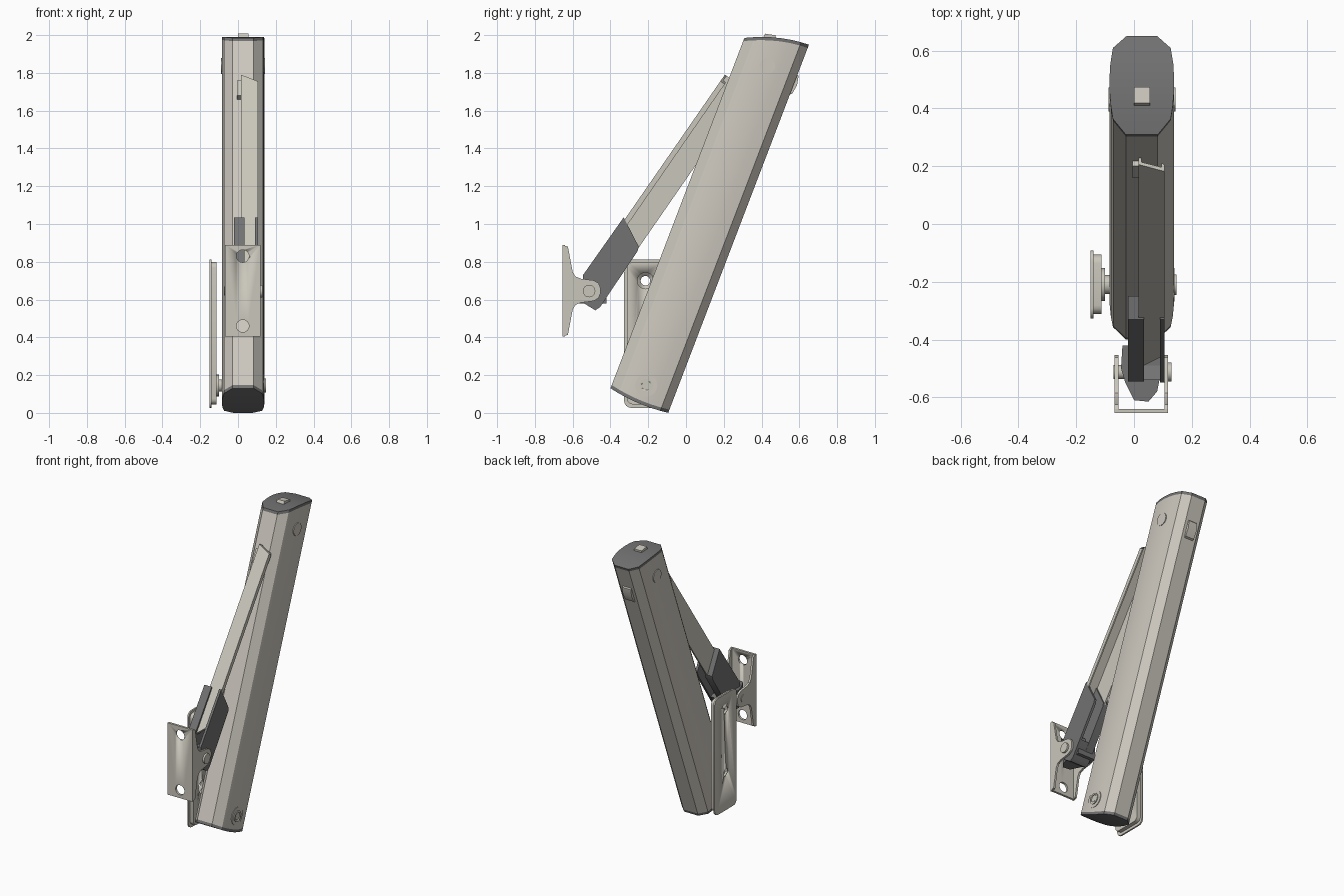
import bpy
import bmesh
import math
from mathutils import Vector

cube = bpy.data.objects.get("Cube")
if cube:
    bpy.data.objects.remove(cube, do_unlink=True)


def material(name, rgb):
    m = bpy.data.materials.new(name)
    m.use_nodes = True
    m.diffuse_color = (*rgb, 1)
    m.node_tree.nodes["Principled BSDF"].inputs["Base Color"].default_value = (*rgb, 1)
    return m


CREAM = material("warm cream", (0.61, 0.58, 0.52))
METAL = material("pale metal", (0.59, 0.57, 0.50))
GREY = material("dark grey", (0.17, 0.17, 0.17))


def finish(name, bm, mat):
    bmesh.ops.recalc_face_normals(bm, faces=bm.faces[:])
    me = bpy.data.meshes.new(name)
    bm.to_mesh(me)
    bm.free()
    me.materials.append(mat)
    ob = bpy.data.objects.new(name, me)
    bpy.context.collection.objects.link(ob)
    bpy.ops.object.select_all(action='DESELECT')
    ob.select_set(True)
    bpy.context.view_layer.objects.active = ob
    bpy.ops.object.shade_smooth_by_angle(angle=math.radians(25))
    return ob


def loft(name, start, end, mat):
    """Closed solid between two matching outlines."""
    bm = bmesh.new()
    a = [bm.verts.new(p) for p in start]
    b = [bm.verts.new(p) for p in end]
    bm.faces.new(a)
    bm.faces.new(b)
    for i in range(len(a)):
        j = (i + 1) % len(a)
        bm.faces.new((a[i], a[j], b[j], b[i]))
    return finish(name, bm, mat)


def side_plate(name, outline, x0, x1, mat):
    """Side profile in (y, z), extruded along x."""
    return loft(name, [(x0, *p) for p in outline], [(x1, *p) for p in outline], mat)


def disc(y, z, r, n=24):
    return [(y + r * math.cos(math.tau * i / n), z + r * math.sin(math.tau * i / n))
            for i in range(n)]


def cut(ob, cutter):
    cutter.hide_render = True
    mod = ob.modifiers.new("hole", 'BOOLEAN')
    mod.operation = 'DIFFERENCE'
    mod.solver = 'EXACT'
    mod.object = cutter
    bpy.context.view_layer.objects.active = ob
    bpy.ops.object.modifier_apply(modifier=mod.name)
    bpy.data.objects.remove(cutter, do_unlink=True)


# --- Leaning housing: s runs along its axis, v across it from front to back ---
CX, V0, DEPTH = 0.027, -0.42, 0.332


def lean(x, s, v):
    return Vector((x, 0.357 * s + 0.934 * v, 0.934 * s - 0.357 * v))


def top_s(t):
    return 1.965 + 0.088 * t + 0.08 * t * (1 - t)


def bottom_s(t):
    return -0.021 - 0.012 * t - 0.06 * t * (1 - t)


SECTION = [(0, 0.055), (0.15, 0.1), (0.27, 0.107), (0.4, 0.111), (0.55, 0.112),
           (0.7, 0.109), (0.87, 0.1), (1, 0.053)]


def housing_slice(name, low, high, mat, grow=0.0):
    bm = bmesh.new()
    rings = []
    for level in (low, high):
        rings.append([[bm.verts.new(lean(CX + side * (w + grow), level(t), V0 + DEPTH * t))
                       for t, w in SECTION] for side in (-1, 1)])
    for left, right in rings:
        for i in range(len(SECTION) - 1):
            bm.faces.new((left[i], left[i + 1], right[i + 1], right[i]))
    loops = [left + right[::-1] for left, right in rings]
    n = len(loops[0])
    for i in range(n):
        j = (i + 1) % n
        bm.faces.new((loops[0][i], loops[0][j], loops[1][j], loops[1][i]))
    return finish(name, bm, mat)


housing_slice("housing", lambda t: bottom_s(t) + 0.018, lambda t: top_s(t) - 0.018, CREAM)
housing_slice("top_cap", lambda t: top_s(t) - 0.018, top_s, GREY)
housing_slice("bottom_cap", bottom_s, lambda t: bottom_s(t) + 0.018, GREY)


def lean_block(name, x0, x1, outline, mat):
    return loft(name, [lean(x0, *p) for p in outline], [lean(x1, *p) for p in outline], mat)


# Tab on the top cap and raised catch on the back
lean_block("top_tab", 0, 0.055, [(1.99, -0.33), (2.025, -0.325), (2.037, -0.27), (2.0, -0.26)], CREAM)
lean_block("back_catch", -0.005, 0.06, [(1.76, -0.1), (1.78, -0.078), (1.83, -0.07),
                                        (1.88, -0.08), (1.89, -0.1)], CREAM)

# Round side covers near the top
for label, side in (("right", -1), ("left", 1)):
    c = lean(0, 1.87, -0.253)
    side_plate(label + "_top_cover", disc(c.y, c.z, 0.042), CX + side * 0.09, CX + side * 0.116, CREAM)

# Lower pivot: bolt with a sunken centre, and the stud to the wall plate
PY, PZ = -0.21, 0.145
boss = side_plate("lower_boss", disc(PY, PZ, 0.058), 0.1, 0.141, CREAM)
bolt = side_plate("lower_bolt", disc(PY, PZ, 0.036), 0.1, 0.147, METAL)
cut(bolt, side_plate("bolt_cutter", disc(PY, PZ, 0.024), 0.142, 0.2, METAL))
side_plate("pivot_stud", disc(PY, PZ, 0.033), -0.12, -0.06, METAL)
side_plate("pivot_washer", disc(PY, PZ, 0.057), -0.114, -0.1, METAL)


# --- Wall plate ---
def rounded(y0, y1, z0, z1, r):
    pts = []
    for k, (y, z) in enumerate([(y1 - r, z1 - r), (y0 + r, z1 - r), (y0 + r, z0 + r), (y1 - r, z0 + r)]):
        for i in range(5):
            a = math.pi / 2 * (k + i / 4)
            pts.append((y + r * math.cos(a), z + r * math.sin(a)))
    return pts


sheet = side_plate("wall_plate", rounded(-0.327, -0.092, 0.027, 0.813, 0.035), -0.15, -0.14, METAL)
pan = side_plate("wall_plate_pan", rounded(-0.312, -0.106, 0.045, 0.798, 0.03), -0.14, -0.113, METAL)
for z in (0.70, 0.28):
    cut(sheet, side_plate("hole_cutter", disc(-0.215, z, 0.025), -0.2, -0.1, METAL))
    cut(pan, side_plate("recess_cutter", disc(-0.215, z, 0.043), -0.2, -0.1, METAL))

# --- Arm: folded strip with a deep right flange and a small left lip ---
ARM = [(0.015, -0.85), (0.105, -0.85), (0.105, -0.822), (0.096, -0.822), (0.096, -0.84),
       (0.026, -0.84), (0.026, -0.704), (0.015, -0.704)]


def along_arm(x, a, b):
    return (x, 0.569 * a + 0.822 * b, 0.822 * a - 0.569 * b)


loft("arm",
     [along_arm(x, 0.35 + 1.2 * max(0, x - 0.04), b) for x, b in ARM],
     [along_arm(x, 1.59 - 1.2 * max(0, x - 0.07), b) for x, b in ARM], METAL)
side_plate("arm_slider", [(0.16, 1.68), (0.2, 1.76), (0.26, 1.72), (0.22, 1.63)], -0.005, 0.016, METAL)

# --- Dark clevis holding the arm's lower end ---
CHEEK = [(-0.33, 1.035), (-0.25, 0.88), (-0.257, 0.855), (-0.455, 0.56), (-0.48, 0.543),
         (-0.54, 0.58), (-0.548, 0.61), (-0.545, 0.73)]
side_plate("clevis_right_cheek", CHEEK, -0.02, 0.034, GREY)
side_plate("clevis_left_cheek", CHEEK, 0.09, 0.106, GREY)
side_plate("clevis_web", [(-0.54, 0.72), (-0.39, 0.66), (-0.455, 0.56), (-0.48, 0.543),
                          (-0.54, 0.58)], 0.03, 0.092, GREY)
NOSE = [(-0.04, -0.42), (-0.045, -0.5), (-0.03, -0.55), (0, -0.61), (0.05, -0.615),
        (0.08, -0.58), (0.09, -0.53), (0.09, -0.42)]
loft("clevis_nose", [(*p, 0.58) for p in NOSE], [(*p, 0.70) for p in NOSE], GREY)

# --- Front bracket: back plate with two ears and a pin ---
base = side_plate("front_bracket_plate", [(-0.655, 0.405), (-0.64, 0.405), (-0.64, 0.89), (-0.655, 0.89)],
                  -0.066, 0.117, METAL)
for z in (0.83, 0.46):
    hole = disc(0.025, z, 0.033)
    cut(base, loft("hole_cutter", [(x, -0.7, h) for x, h in hole], [(x, -0.6, h) for x, h in hole], METAL))

HALF_EAR = [(-0.655, 0.243), (-0.625, 0.233), (-0.6, 0.1), (-0.585, 0.075), (-0.555, 0.063),
            (-0.49, 0.055), (-0.463, 0.04), (-0.453, 0.015)]
EAR = [(y, 0.647 + h) for y, h in HALF_EAR] + [(y, 0.647 - h) for y, h in reversed(HALF_EAR)]
side_plate("bracket_right_ear", EAR, -0.068, -0.054, METAL)
side_plate("bracket_left_ear", EAR, 0.105, 0.118, METAL)
side_plate("bracket_pin", disc(-0.513, 0.645, 0.024), -0.071, 0.12, METAL)
side_plate("bracket_pin_head", disc(-0.513, 0.645, 0.033), 0.116, 0.13, METAL)
